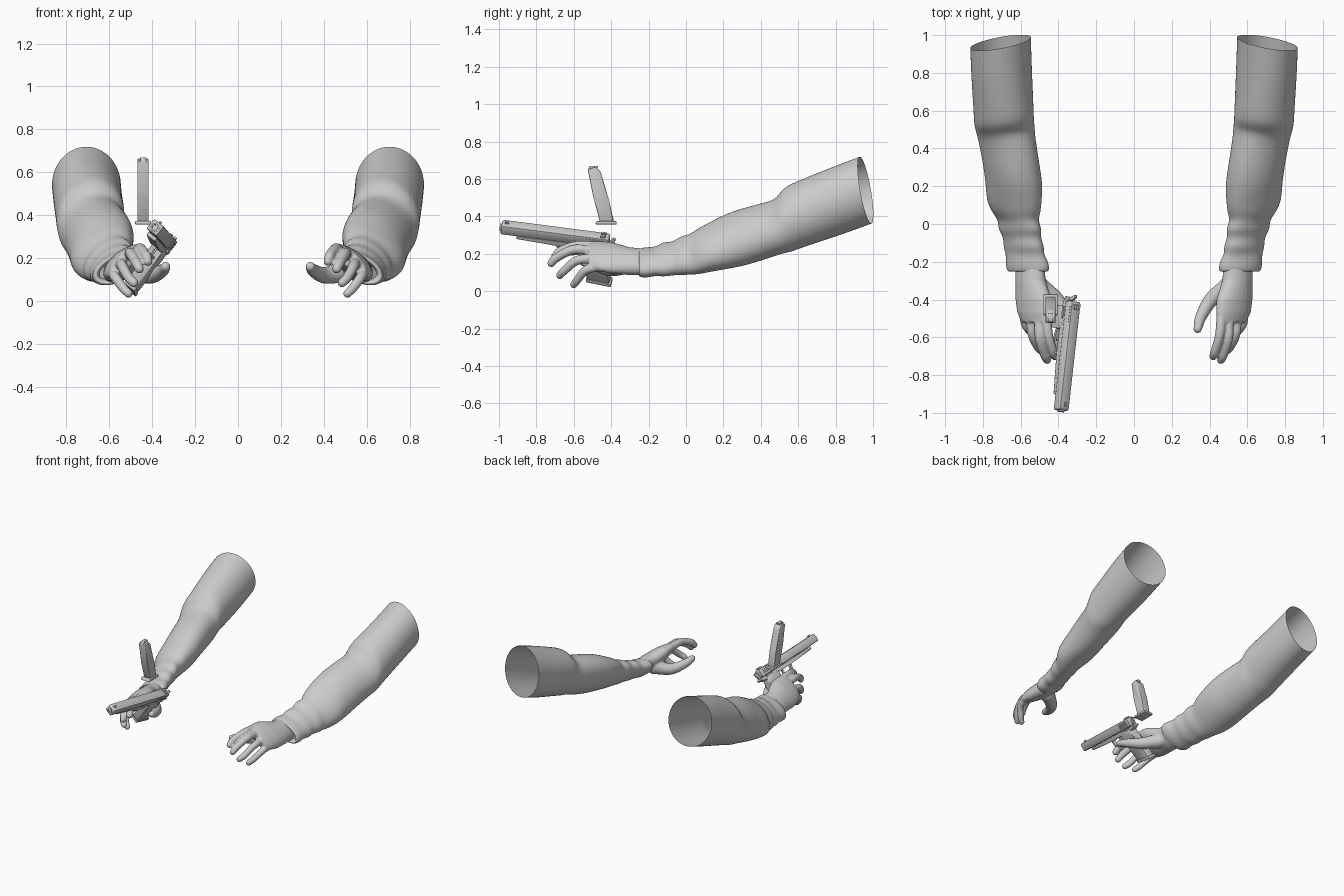
import bpy, bmesh, math
from mathutils import Vector, Matrix

if "Cube" in bpy.data.objects:
    bpy.data.objects.remove(bpy.data.objects["Cube"])

grey = bpy.data.materials.new("plain_grey")
grey.diffuse_color = (0.6, 0.6, 0.6, 1)
grey.use_nodes = True
grey.node_tree.nodes["Principled BSDF"].inputs["Base Color"].default_value = grey.diffuse_color


def finish(name, bm, angle=180, matrix=None):
    bmesh.ops.recalc_face_normals(bm, faces=bm.faces)
    me = bpy.data.meshes.new(name)
    bm.to_mesh(me)
    bm.free()
    if matrix:
        me.transform(matrix)
    me.materials.append(grey)
    ob = bpy.data.objects.new(name, me)
    bpy.context.collection.objects.link(ob)
    bpy.ops.object.select_all(action='DESELECT')
    ob.select_set(True)
    bpy.context.view_layer.objects.active = ob
    if angle >= 180:
        bpy.ops.object.shade_smooth()
    elif angle > 0:
        bpy.ops.object.shade_smooth_by_angle(angle=math.radians(angle))
    return ob


def loft(bm, rings, caps=False):
    vs = [[bm.verts.new(p) for p in r] for r in rings]
    n = len(vs[0])
    for a, b in zip(vs, vs[1:]):
        for i in range(n):
            bm.faces.new((a[i], a[(i + 1) % n], b[(i + 1) % n], b[i]))
    if caps:
        bm.faces.new(vs[0])
        bm.faces.new(vs[-1])


def plate(name, outline, width, matrix, bevel=0.006, x=0.0):
    """Side outline in (forward, up), extruded across the width."""
    bm = bmesh.new()
    loft(bm, [[(x + s * width / 2, f, u) for f, u in outline] for s in (-1, 1)], True)
    if bevel:
        bmesh.ops.bevel(bm, geom=bm.edges[:], offset=bevel, segments=2, affect='EDGES', profile=0.5)
    return finish(name, bm, 35, matrix)


def box(f0, f1, u0, u1):
    return [(f0, u0), (f1, u0), (f1, u1), (f0, u1)]


# ---- sleeves: y, inner x, outer x, low z, high z
SLEEVE = [(.96, .545, .868, .36, .72), (.8, .54, .862, .30, .66), (.62, .532, .85, .24, .59),
          (.54, .53, .848, .21, .56), (.50, .527, .838, .20, .495), (.45, .52, .82, .18, .477),
          (.3, .50, .797, .135, .445), (.2, .483, .785, .115, .405), (.12, .486, .778, .10, .362),
          (.06, .495, .75, .09, .335), (.02, .508, .718, .088, .30), (-.03, .485, .718, .083, .295),
          (-.07, .497, .692, .087, .262), (-.12, .473, .692, .075, .265), (-.16, .478, .677, .083, .236),
          (-.2, .453, .682, .073, .238), (-.25, .447, .675, .073, .23), (-.255, .465, .655, .09, .215),
          (-.21, .475, .645, .1, .2)]


def sleeve(name, side, n=28):
    rings = []
    for i, (y, x0, x1, z0, z1) in enumerate(SLEEVE):
        cx, cz, hx, hz = (x0 + x1) / 2, (z0 + z1) / 2, (x1 - x0) / 2, (z1 - z0) / 2
        k = max(0, min(1, (y + .1) / .9))
        roll = .5 * (1 - k)
        ring = []
        for j in range(n):
            t = math.tau * j / n
            fold = 1 + (.018 * math.sin(3 * t + 2.2 * i) if 2 < i < 16 else 0)
            dx, dz = -hx * math.cos(t) * fold, hz * math.sin(t + roll) * fold
            ring.append((side * (cx + dx), y - k * (.17 * dz + .18 * dx), cz + dz))
        rings.append(ring)
    bm = bmesh.new()
    loft(bm, rings)
    ob = finish(name, bm)
    sub = ob.modifiers.new("smooth", 'SUBSURF')
    sub.levels = sub.render_levels = 2


# ---- hands: palm rings (y, x, z, half width, half thickness) and digit paths
PALM = [(-.2, .55, .155, .085, .058), (-.3, .548, .16, .092, .06), (-.4, .532, .178, .115, .056),
        (-.47, .527, .187, .112, .046), (-.52, .52, .195, .09, .034)]
DIGITS = [([(.465, -.46, .235), (.455, -.58, .243), (.43, -.67, .215), (.42, -.70, .185)], .029, .022),
          ([(.50, -.48, .213), (.50, -.60, .222), (.475, -.69, .18), (.46, -.72, .15)], .029, .022),
          ([(.545, -.47, .175), (.54, -.58, .165), (.51, -.65, .11), (.485, -.675, .085)], .028, .021),
          ([(.585, -.43, .135), (.575, -.53, .115), (.535, -.58, .06), (.51, -.60, .035)], .027, .02),
          ([(.5, -.33, .14), (.41, -.40, .12), (.355, -.49, .14), (.337, -.555, .16)], .052, .023)]


def curve_point(pts, t):
    """Catmull-Rom point, t from 0 to 1."""
    p = [Vector(q) for q in pts]
    p = [2 * p[0] - p[1]] + p + [2 * p[-1] - p[-2]]
    s = min(t * 3, 2.9999)
    i = int(s)
    s -= i
    a, b, c, d = p[i:i + 4]
    return .5 * (2 * b + (c - a) * s + (2 * a - 5 * b + 4 * c - d) * s * s + (3 * b - a - 3 * c + d) * s ** 3)


def hand(name, side):
    bm = bmesh.new()
    u, v = Vector((-.77, 0, .64)), Vector((.64, 0, .77))
    loft(bm, [[Vector((x, y, z)) + u * a * math.cos(t) + v * b * math.sin(t)
               for t in (math.tau * j / 24 for j in range(24))] for y, x, z, a, b in PALM], True)
    for path, r0, r1 in DIGITS:
        for k in range(25):
            t = k / 24
            r = r0 + (r1 - r0) * t ** .8
            bmesh.ops.create_uvsphere(bm, u_segments=14, v_segments=10, radius=r,
                                      matrix=Matrix.Translation(curve_point(path, t)))
    bmesh.ops.scale(bm, vec=(side, 1, 1), verts=bm.verts)
    ob = finish(name, bm)
    rm = ob.modifiers.new("merge", 'REMESH')
    rm.mode, rm.voxel_size, rm.use_smooth_shade = 'VOXEL', .006, True
    sm = ob.modifiers.new("soften", 'SMOOTH')
    sm.factor, sm.iterations = .5, 5


for label, side in (("left", 1), ("right", -1)):
    sleeve(label + "_sleeve", side)
    hand(label + "_hand", side)

# ---- pistol, in a frame of (across, forward, up) at the rear of the slide
rear = Vector((-.322, -.41, .268))
fwd = Vector((-.065, -.58, .075)).normalized()
up = Vector((.62, 0, .78))
up = (up - fwd * up.dot(fwd)).normalized()
across = fwd.cross(up)
G = Matrix((across, fwd, up)).transposed().to_4x4()
G.translation = rear

plate("slide", [(0, -.028), (.585, -.028), (.585, .022), (.575, .03), (.01, .03), (0, .022)], .06, G)
plate("frame", [(-.02, -.03), (.5, -.03), (.5, -.05), (.28, -.06), (.02, -.06), (-.03, -.042)], .052, G)
plate("grip", [(.025, -.04), (.15, -.04), (.145, -.09), (.11, -.265), (-.015, -.275), (.02, -.1)], .06, G, .012)
plate("grip_base", [(-.022, -.27), (.115, -.258), (.112, -.278), (-.022, -.29)], .064, G, .004)
plate("front_sight", box(.545, .565, .028, .04), .01, G, 0)
for s in (-1, 1):
    plate("rear_sight", box(.02, .045, .028, .042), .014, G, 0, s * .012)
    plate("safety_lever", box(.03, .09, -.042, -.03), .008, G, 0, s * .032)
    for k in range(6):
        plate("slide_serration", box(.03 + k * .016, .038 + k * .016, -.018, .02), .004, G, 0, s * .031)
plate("hammer", [(-.005, -.03), (-.005, .0), (-.02, .022), (-.035, .018), (-.02, -.03)], .016, G, .002)
plate("trigger", [(.19, -.05), (.205, -.05), (.2, -.08), (.208, -.1), (.195, -.1), (.187, -.08)], .014, G, .002)

# trigger guard as a bent strip
outer = [(.135, -.105), (.2, -.122), (.25, -.118), (.275, -.1), (.29, -.05)]
inner = [(.277, -.05), (.264, -.095), (.245, -.106), (.2, -.11), (.138, -.093)]
plate("trigger_guard", outer + inner, .024, G, 0)

# barrel with an open bore
bm = bmesh.new()
loft(bm, [[(r * math.cos(t), f, r * math.sin(t)) for t in (math.tau * j / 20 for j in range(20))]
          for f, r in ((.56, .02), (.592, .02), (.592, .013), (.57, .013), (.57, .001))])
finish("barrel", bm, 35, G)

# ---- loose magazine, slanting forward toward the top
M = Matrix.Translation((-.442, 0, 0))
plate("magazine_body", [(-.46, .37), (-.385, .37), (-.41, .48), (-.455, .635), (-.485, .665), (-.525, .65), (-.495, .5)],
      .052, M, .005)
plate("magazine_base", [(-.485, .357), (-.37, .357), (-.372, .374), (-.478, .374)], .075, M, .004)
plate("magazine_round", [(-.525, .645), (-.475, .655), (-.47, .67), (-.515, .67)], .028, M, .004)
